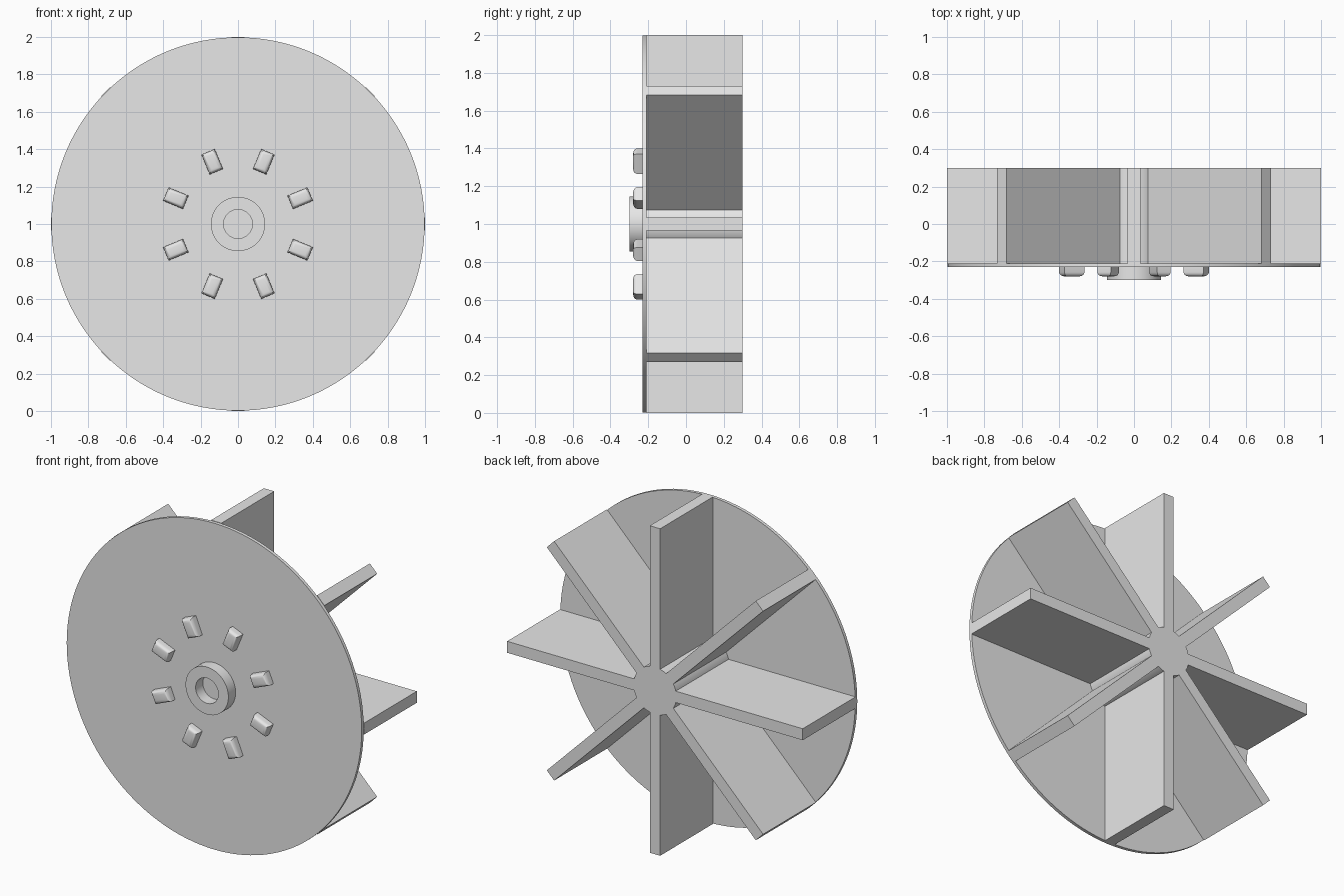
import bpy, bmesh, math
from mathutils import Matrix, Vector

cube = bpy.data.objects.get("Cube")
if cube:
    bpy.data.objects.remove(cube, do_unlink=True)

GREY = (0.8, 0.8, 0.8, 1)
metal = bpy.data.materials.new("plain_grey")
metal.use_nodes = True
metal.diffuse_color = GREY
metal.node_tree.nodes["Principled BSDF"].inputs["Base Color"].default_value = GREY

AXLE = Vector((0, 0, 1))
DISC_FRONT, DISC_BACK, BACK = -0.23, -0.21, 0.30


def finish(name, bm, matrix=Matrix()):
    bmesh.ops.recalc_face_normals(bm, faces=bm.faces)
    mesh = bpy.data.meshes.new(name)
    bm.to_mesh(mesh)
    bm.free()
    mesh.materials.append(metal)
    obj = bpy.data.objects.new(name, mesh)
    bpy.context.collection.objects.link(obj)
    obj.matrix_world = Matrix.Translation(AXLE) @ matrix
    bpy.ops.object.select_all(action='DESELECT')
    obj.select_set(True)
    bpy.context.view_layer.objects.active = obj
    bpy.ops.object.shade_smooth_by_angle(angle=math.radians(30))
    return obj


def lathe(name, profile, steps):
    """Spin a (radius, y) profile around the axle."""
    bm = bmesh.new()
    verts = [bm.verts.new((r, y, 0)) for r, y in profile]
    edges = [bm.edges.new(pair) for pair in zip(verts, verts[1:])]
    bmesh.ops.spin(bm, geom=verts + edges, cent=(0, 0, 0), axis=(0, 1, 0),
                   angle=math.tau, steps=steps)
    bmesh.ops.remove_doubles(bm, verts=bm.verts, dist=1e-5)
    return finish(name, bm)


def box(name, size, centre, angle, front_bevel=0):
    """Box with x pointing outwards, turned around the axle."""
    bm = bmesh.new()
    bmesh.ops.create_cube(bm, size=1)
    bmesh.ops.scale(bm, vec=size, verts=bm.verts)
    if front_bevel:
        front = [e for e in bm.edges if all(v.co.y < 0 for v in e.verts)]
        bmesh.ops.bevel(bm, geom=front, offset=front_bevel, segments=4,
                        profile=0.5, affect='EDGES')
    bmesh.ops.translate(bm, vec=centre, verts=bm.verts)
    return finish(name, bm, Matrix.Rotation(angle, 4, 'Y'))


# Backing disc
lathe("disc", [(0, DISC_FRONT), (0.998, DISC_FRONT), (0.998, DISC_BACK),
               (0, DISC_BACK)], 128)

# Solid hub behind the disc
lathe("hub", [(0, DISC_BACK), (0.145, DISC_BACK), (0.145, BACK), (0, BACK)], 64)

# Front boss with a shaft recess
lathe("shaft_boss", [(0.145, DISC_FRONT), (0.145, -0.30), (0.077, -0.30),
                     (0.077, DISC_FRONT)], 64)

# Eight radial blades, and eight rounded lugs set halfway between them
depth = BACK - DISC_BACK
for i in range(8):
    turn = i * math.tau / 8
    box(f"blade_{i + 1}", (0.9, depth, 0.07),
        (0.55, (BACK + DISC_BACK) / 2, 0), turn)
    box(f"lug_{i + 1}", (0.115, 0.05, 0.077),
        (0.36, DISC_FRONT - 0.025, 0), turn + math.tau / 16, 0.022)
